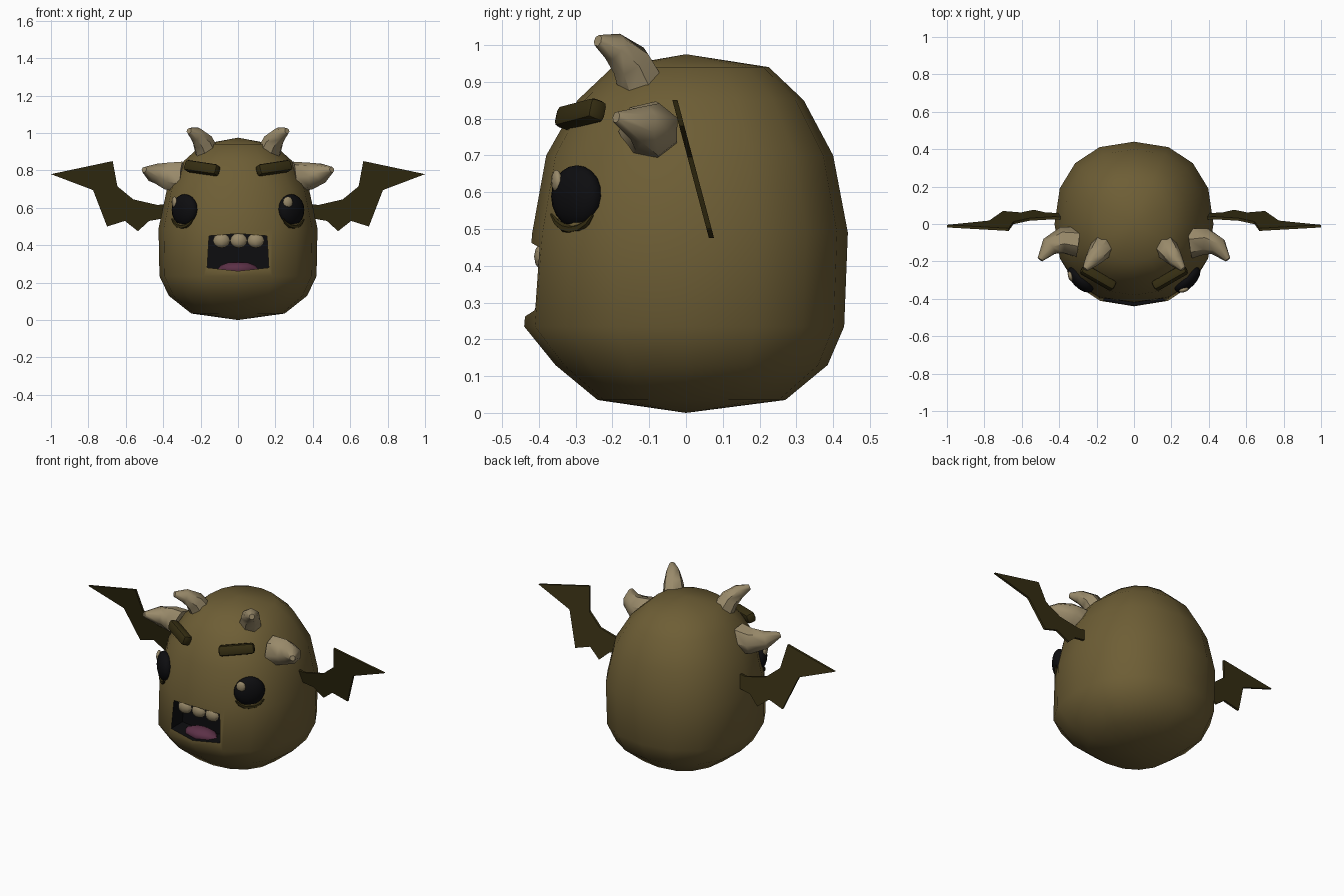
import bpy, bmesh, math
from mathutils import Vector, Euler

if "Cube" in bpy.data.objects:
    bpy.data.objects.remove(bpy.data.objects["Cube"])


def material(name, rgb):
    m = bpy.data.materials.new(name)
    m.diffuse_color = (*rgb, 1)
    m.use_nodes = True
    m.node_tree.nodes["Principled BSDF"].inputs["Base Color"].default_value = m.diffuse_color
    return m


SKIN = material("olive skin", (0.155, 0.112, 0.036))
DARK = material("dark olive", (0.036, 0.027, 0.006))
BONE = material("bone", (0.32, 0.255, 0.145))
BLACK = material("black", (0.004, 0.004, 0.005))
PINK = material("tongue plum", (0.105, 0.03, 0.062))


def finish(name, bm, mat, smooth=50):
    bmesh.ops.remove_doubles(bm, verts=bm.verts, dist=0.0005)
    bmesh.ops.recalc_face_normals(bm, faces=bm.faces)
    me = bpy.data.meshes.new(name)
    bm.to_mesh(me)
    bm.free()
    ob = bpy.data.objects.new(name, me)
    bpy.context.collection.objects.link(ob)
    me.materials.append(mat)
    if smooth:
        shade(ob, smooth)
    return ob


def shade(ob, angle):
    bpy.ops.object.select_all(action='DESELECT')
    ob.select_set(True)
    bpy.context.view_layer.objects.active = ob
    bpy.ops.object.shade_smooth_by_angle(angle=math.radians(angle))


def loft(name, rings, mat, caps=True, smooth=50):
    bm = bmesh.new()
    vs = [[bm.verts.new(p) for p in r] for r in rings]
    n = len(vs[0])
    for a, b in zip(vs, vs[1:]):
        for i in range(n):
            j = (i + 1) % n
            bm.faces.new((a[i], a[j], b[j], b[i]))
    if caps:
        bm.faces.new(vs[0])
        bm.faces.new(vs[-1])
    return finish(name, bm, mat, smooth)


def tube(name, path, radii, mat, n=7, side=Vector((0, 1, 0))):
    pts = [Vector(p) for p in path]
    rings = []
    for i, (p, r) in enumerate(zip(pts, radii)):
        t = (pts[min(i + 1, len(pts) - 1)] - pts[max(i - 1, 0)]).normalized()
        u = t.cross(side).normalized()
        v = t.cross(u)
        rings.append([p + r * (u * math.cos(a) + v * math.sin(a))
                      for a in (2 * math.pi * k / n for k in range(n))])
    return loft(name, rings, mat)


def ball(name, loc, scale, mat, rot=(0, 0, 0), seg=12, rows=8):
    bm = bmesh.new()
    bmesh.ops.create_uvsphere(bm, u_segments=seg, v_segments=rows, radius=1)
    e = Euler(rot)
    for v in bm.verts:
        v.co = e.to_matrix() @ Vector(a * b for a, b in zip(v.co, scale)) + Vector(loc)
    return finish(name, bm, mat, 60)


def plate(name, outline, mat, place):
    # extruded outline; place(x, z, k) gives the point on side k (0 or 1)
    return loft(name, [[place(x, z, k) for x, z in outline] for k in (0, 1)], mat, smooth=0)


# body: z, half width, front depth, back depth
profile = [(0, 0, 0, 0), (.035, .25, .24, .27), (.13, .37, .355, .385),
           (.235, .42, .44, .43), (.49, .425, .418, .44), (.70, .38, .38, .40),
           (.85, .29, .295, .32), (.94, .19, .20, .225), (.975, 0, 0, 0)]


def power(v):
    return math.copysign(abs(v) ** 0.87, v) if abs(v) > 1e-6 else 0


rings = []
for z, hx, f, b in profile:
    ring = []
    for k in range(16):
        a = 2 * math.pi * k / 16
        c, s = power(math.cos(a)), power(math.sin(a))
        ring.append(Vector((hx * c, (b if s > 0 else f) * s, z)))
    rings.append(ring)
body = loft("body", rings, SKIN, caps=False, smooth=0)

# mouth cavity
mouth = [(-.155, .45), (0, .462), (.155, .45), (.165, .28), (0, .262), (-.165, .28)]
cutter = plate("mouth_cutter", mouth, BLACK, lambda x, z, k: Vector((x, -.6 + .3 * k, z)))
cutter.hide_render = True
mod = body.modifiers.new("mouth", 'BOOLEAN')
mod.operation = 'DIFFERENCE'
mod.solver = 'EXACT'
mod.object = cutter
bpy.context.view_layer.objects.active = body
bpy.ops.object.modifier_apply(modifier=mod.name)
bpy.data.objects.remove(cutter)
me = body.data
me.materials.clear()
me.materials.append(SKIN)
me.materials.append(BLACK)
for p in me.polygons:
    co = [me.vertices[i].co for i in p.vertices]
    inside = all(abs(c.x) < .168 and .255 < c.z < .47 and c.y < 0 for c in co)
    p.material_index = 1 if inside else 0
shade(body, 60)

# teeth and tongue
for i, x in enumerate((-.088, .004, .095)):
    ball(f"tooth_{i}", (x, -.385, .425), (.046, .028, .04), BONE, seg=8, rows=6)
ball("tongue", (0, -.355, .272), (.108, .06, .04), PINK, seg=8, rows=6)

wing_outline = [(.39, .62), (.43, .615), (.56, .645), (.645, .715), (.67, .85), (1.0, .78),
                (.775, .695), (.70, .50), (.605, .53), (.535, .475), (.475, .53), (.39, .545)]
for s, side in ((1, "right"), (-1, "left")):
    # horns
    tube(f"top_horn_{side}",
         [(.165 * s, -.12, .89), (.19 * s, -.15, .955), (.225 * s, -.195, .995), (.262 * s, -.24, 1.012)],
         (.066, .056, .04, .016), BONE, side=Vector((1, .6 * s, 0)))
    tube(f"side_horn_{side}",
         [(.30 * s, -.10, .765), (.385 * s, -.09, .77), (.45 * s, -.12, .785), (.502 * s, -.19, .804)],
         (.084, .074, .053, .016), BONE, side=Vector((0, 0, 1)))

    # brow
    bm = bmesh.new()
    bmesh.ops.create_cube(bm, size=1)
    rot = Euler((-.3, -.13 * s, .52 * s)).to_matrix()
    for v in bm.verts:
        v.co = Vector((v.co.x * .2, v.co.y * .055, v.co.z * .06))
    bmesh.ops.bevel(bm, geom=bm.edges[:], offset=.016, segments=2, affect='EDGES', profile=.5)
    for v in bm.verts:
        v.co = rot @ v.co + Vector((.192 * s, -.287, .812))
    finish(f"brow_{side}", bm, DARK, 40)

    # eye, glint and lower lid, placed in the eye's own tilted frame
    turn = Euler((0, 0, math.pi / 4 * s)).to_matrix()
    centre = Vector((.285 * s, -.297, .588))

    def on_eye(u, d, w):
        return centre + turn @ Vector((u, -d, w))

    ball(f"eye_{side}", centre, (.088, .045, .085), BLACK, (0, 0, math.pi / 4 * s), 16, 10)
    ball(f"glint_{side}", on_eye(-.052, .026, .042), (.028, .013, .031), BONE,
         (0, 0, math.pi / 4 * s - .5), 10, 6)
    arc = [math.radians(a) for a in range(212, 330, 19)]
    tube(f"lower_lid_{side}",
         [on_eye(.094 * math.cos(a), .018, .09 * math.sin(a)) for a in arc],
         (.004, .009, .012, .013, .012, .009, .004), DARK, 6, turn @ Vector((0, 1, 0)))

    # wing: flat plate leaning back towards the bottom
    plate(f"wing_{side}", wing_outline, DARK,
          lambda x, z, k: Vector((x * s, -.037 + (.85 - z) * .265 + .014 * k, z)))
